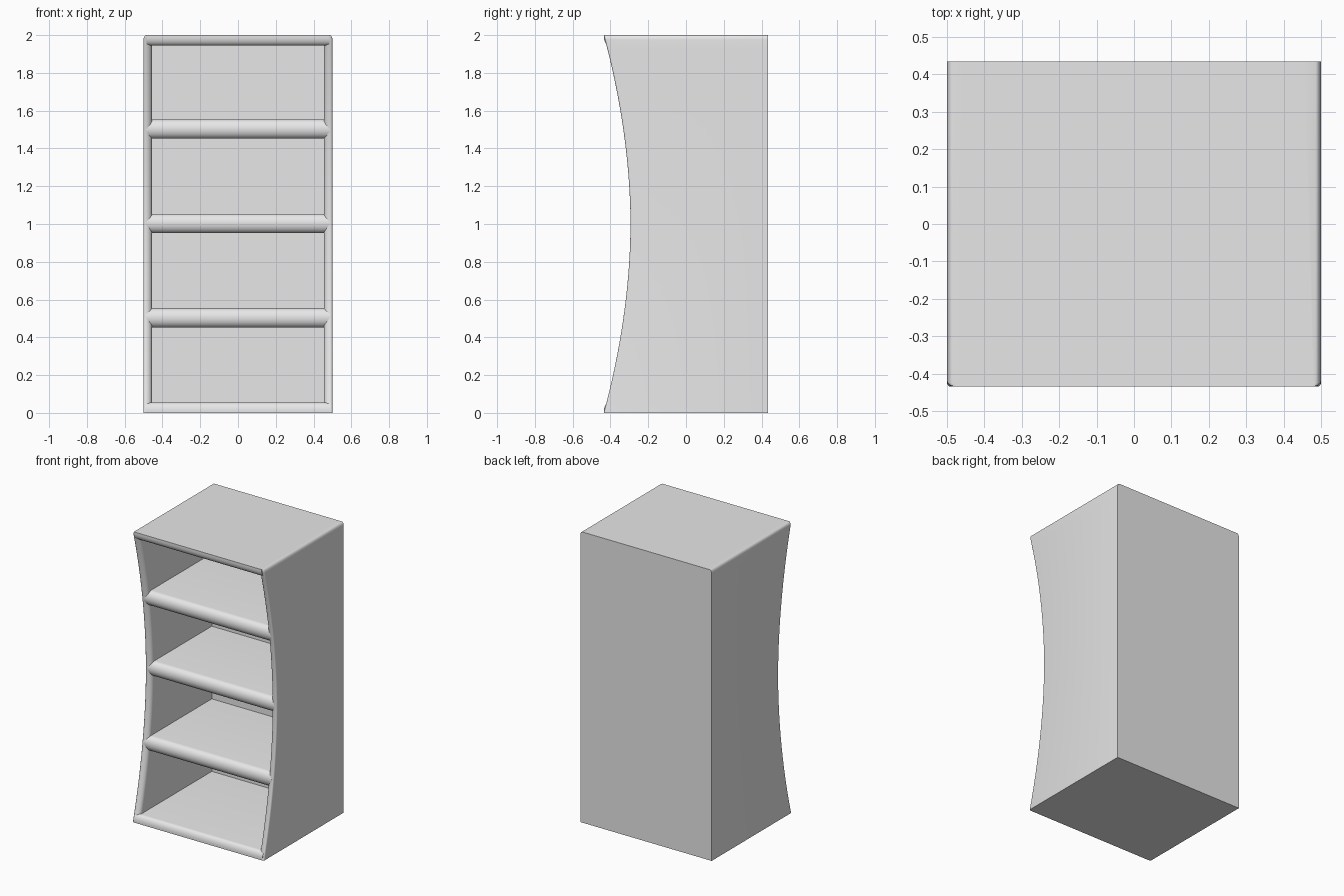
import bpy, bmesh, math

if "Cube" in bpy.data.objects:
    bpy.data.objects.remove(bpy.data.objects["Cube"])

grey = bpy.data.materials.new("light_grey")
grey.use_nodes = True
grey.diffuse_color = (0.8, 0.8, 0.8, 1)
grey.node_tree.nodes["Principled BSDF"].inputs["Base Color"].default_value = (0.8, 0.8, 0.8, 1)

HALF, INNER, BACK, INSIDE = 0.5, 0.455, 0.435, 0.365


def front(z):
    """Depth of the concave front at a height."""
    return -0.294 - 0.141 * abs(z - 1) ** 1.9


def loft(name, sections):
    """Skin a solid through matching closed sections."""
    bm = bmesh.new()
    rings = [[bm.verts.new(p) for p in s] for s in sections]
    n = len(rings[0])
    for a, b in zip(rings, rings[1:]):
        for i in range(n):
            j = (i + 1) % n
            bm.faces.new((a[i], a[j], b[j], b[i]))
    bm.faces.new(rings[0])
    bm.faces.new(rings[-1])
    bmesh.ops.recalc_face_normals(bm, faces=bm.faces)
    mesh = bpy.data.meshes.new(name)
    bm.to_mesh(mesh)
    bm.free()
    mesh.materials.append(grey)
    obj = bpy.data.objects.new(name, mesh)
    bpy.context.collection.objects.link(obj)
    bpy.ops.object.select_all(action='DESELECT')
    obj.select_set(True)
    bpy.context.view_layer.objects.active = obj
    bpy.ops.object.shade_smooth_by_angle(angle=math.radians(40))
    return obj


def arc(rx, ry, start, end, steps=8):
    """Points of an elliptical arc, angles in degrees."""
    angles = [math.radians(start + (end - start) * i / steps) for i in range(steps + 1)]
    return [(rx * math.cos(a), ry * math.sin(a)) for a in angles]


def side_section(side, z, outer):
    """Plan of a side panel with a rolled front edge."""
    f = front(z)
    nose = [(outer - 0.01 + u, f + 0.01 - v) for u, v in arc(0.01, 0.01, 0, 90, 3)]
    roll = [(INNER + 0.035 - u, f + 0.03 - v) for u, v in arc(0.035, 0.03, 0, 90, 6)]
    plan = [(outer, BACK)] + nose + roll[::-1][1:] + [(INNER, BACK)]
    return [(side * x, y, z) for x, y in plan]


# Side panels, curved in front and rounded along the top
heights = [(i * 0.06, HALF) for i in range(33)]
heights += [(1.975 + v, HALF - 0.015 + u) for u, v in arc(0.015, 0.025, 0, 90, 5)]
for label, side in (("left", 1), ("right", -1)):
    loft(label + "_side_panel", [side_section(side, z, x) for z, x in heights])


def board(name, profile, half_width):
    """Extrude a y-z profile across the case."""
    loft(name, [[(x, y, z) for y, z in profile] for x in (-half_width, half_width)])


# Shelves with half-round noses
for label, z in (("lower", 0.5), ("middle", 1.0), ("upper", 1.5)):
    nose = [(front(z) + 0.04 - u, z + 0.003 + v) for u, v in arc(0.04, 0.051, 90, -90, 14)]
    board(label + "_shelf", [(INSIDE + 0.02, z + 0.054)] + nose + [(INSIDE + 0.02, z - 0.048)], 0.488)

# Top and base, rolled on their inner front edges
for name, z, sign, width in (("top_panel", 2, -1, 0.485), ("base_panel", 0, 1, 0.49)):
    roll = [(front(z) + 0.03 - v, z + sign * (0.01 + u)) for u, v in arc(0.045, 0.03, 90, 0)]
    board(name, [(BACK, z), (front(z), z)] + roll + [(BACK, z + sign * 0.055)], width)

# Back panel
board("back_panel", [(INSIDE, 0.01), (BACK, 0.01), (BACK, 1.99), (INSIDE, 1.99)], 0.47)
